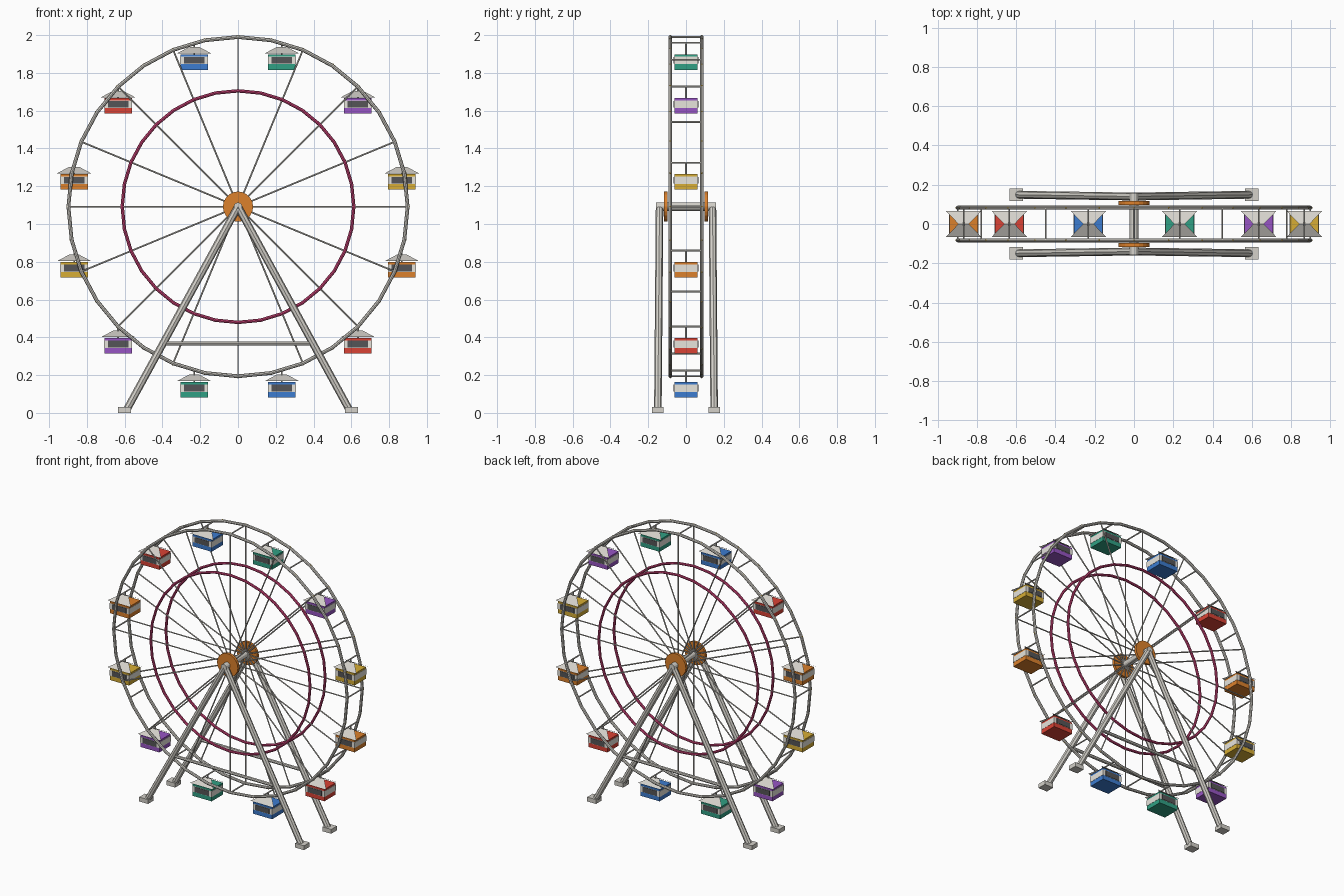
import bpy, bmesh, math
from mathutils import Vector, Matrix

cube = bpy.data.objects.get("Cube")
if cube:
    bpy.data.objects.remove(cube, do_unlink=True)

HUB_Z, RIM_R, RIM_Y = 1.092, 0.898, 0.083


def material(name, rgb):
    m = bpy.data.materials.new(name)
    m.use_nodes = True
    m.diffuse_color = (*rgb, 1)
    m.node_tree.nodes["Principled BSDF"].inputs["Base Color"].default_value = (*rgb, 1)
    return m


steel = material("steel", (0.66, 0.64, 0.59))
dark = material("dark_glass", (0.09, 0.09, 0.095))
trim = material("pale_trim", (0.8, 0.78, 0.72))
magenta = material("magenta", (0.65, 0.06, 0.2))
orange = material("orange", (0.72, 0.22, 0.025))
yellow = material("yellow", (0.68, 0.42, 0.035))
purple = material("purple", (0.31, 0.09, 0.55))
teal = material("teal", (0.03, 0.35, 0.23))
blue = material("blue", (0.045, 0.2, 0.63))
red = material("red", (0.7, 0.055, 0.035))


def finish(name, bm, mat):
    mesh = bpy.data.meshes.new(name)
    bm.to_mesh(mesh)
    bm.free()
    mesh.materials.append(mat)
    obj = bpy.data.objects.new(name, mesh)
    bpy.context.collection.objects.link(obj)


def add_rod(bm, a, b, radius, sides=8):
    a, b = Vector(a), Vector(b)
    turn = (b - a).to_track_quat('Z', 'Y').to_matrix().to_4x4()
    bmesh.ops.create_cone(bm, cap_ends=True, segments=sides, radius1=radius, radius2=radius,
                          depth=(b - a).length, matrix=Matrix.Translation((a + b) / 2) @ turn)


def add_box(bm, centre, size):
    bmesh.ops.create_cube(bm, size=1, matrix=Matrix.Translation(centre) @ Matrix.Diagonal((*size, 1)))


def on_wheel(angle, radius, y):
    a = math.radians(angle)
    return Vector((radius * math.cos(a), y, HUB_Z + radius * math.sin(a)))


def ring(name, radius, tube, y, mat):
    bpy.ops.mesh.primitive_torus_add(major_radius=radius, minor_radius=tube, major_segments=32,
                                     minor_segments=8, location=(0, y, HUB_Z),
                                     rotation=(math.pi / 2, 0, 0))
    obj = bpy.context.object
    obj.name = name
    obj.data.materials.append(mat)


# Both faces of the wheel and the two supports
for side, label in ((-1, "front"), (1, "back")):
    y = side * RIM_Y
    ring(label + "_rim", RIM_R, 0.01, y, steel)
    ring(label + "_inner_ring", 0.613, 0.009, y, magenta)

    bm = bmesh.new()
    for i in range(16):
        add_rod(bm, (0, y, HUB_Z), on_wheel(i * 22.5, RIM_R, y), 0.0045, 6)
    finish(label + "_spokes", bm, steel)

    # Small lamps set into the outside of the rim
    bm = bmesh.new()
    for i in range(32):
        bmesh.ops.create_icosphere(bm, subdivisions=1, radius=0.005,
                                   matrix=Matrix.Translation(on_wheel(i * 11.25, RIM_R + 0.007, y)))
    finish(label + "_rim_lamps", bm, yellow)

    bm = bmesh.new()
    add_rod(bm, (0, side * 0.098, HUB_Z), (0, side * 0.116, HUB_Z), 0.08, 20)
    finish(label + "_hub_disc", bm, orange)

    bm = bmesh.new()
    for x in (-0.59, 0.59):
        add_rod(bm, (0, side * 0.14, HUB_Z), (x, side * 0.149, 0.015), 0.02)
    add_rod(bm, (-0.4, side * 0.146, 0.368), (0.4, side * 0.146, 0.368), 0.011)
    finish(label + "_support_legs", bm, steel)

    bm = bmesh.new()
    for x in (-0.6, 0.6):
        add_box(bm, (x, side * 0.149, 0.015), (0.068, 0.062, 0.03))
    finish(label + "_feet", bm, steel)

# Axle and the bars joining the rims
bm = bmesh.new()
add_rod(bm, (0, -0.158, HUB_Z), (0, 0.158, HUB_Z), 0.022, 12)
finish("axle", bm, steel)

bm = bmesh.new()
for i in range(24):
    add_rod(bm, on_wheel(i * 15, RIM_R, -RIM_Y), on_wheel(i * 15, RIM_R, RIM_Y), 0.005, 6)
finish("cross_bars", bm, steel)


# Cabins hang upright below the cross bars
def cabin(name, pivot, paint):
    bm = bmesh.new()
    add_box(bm, pivot + Vector((0, 0, -0.102)), (0.146, 0.124, 0.082))
    finish(name + "_body", bm, paint)

    bm = bmesh.new()
    add_box(bm, pivot + Vector((0, 0, -0.093)), (0.149, 0.127, 0.04))
    finish(name + "_band", bm, trim)

    bm = bmesh.new()
    for s in (-1, 1):
        add_box(bm, pivot + Vector((0, s * 0.064, -0.093)), (0.108, 0.004, 0.036))
    finish(name + "_windows", bm, dark)

    # Open-ended roof of two thin sloping panels
    bm = bmesh.new()
    for s in (-1, 1):
        corners = [(-0.09, s * 0.066, -0.056), (0.09, s * 0.066, -0.056),
                   (0.027, 0, -0.022), (-0.027, 0, -0.022)]
        verts = [bm.verts.new(pivot + Vector(c)) for c in corners]
        bm.faces.new(verts if s < 0 else verts[::-1])
    finish(name + "_roof", bm, steel)

    bm = bmesh.new()
    add_rod(bm, pivot, pivot + Vector((0, 0, -0.062)), 0.005, 6)
    finish(name + "_hanger", bm, steel)


paints = [yellow, purple, teal, blue, red, orange]
for i in range(12):
    cabin("cabin_%d" % (i + 1), on_wheel(15 + 30 * i, RIM_R, 0), paints[i % 6])
